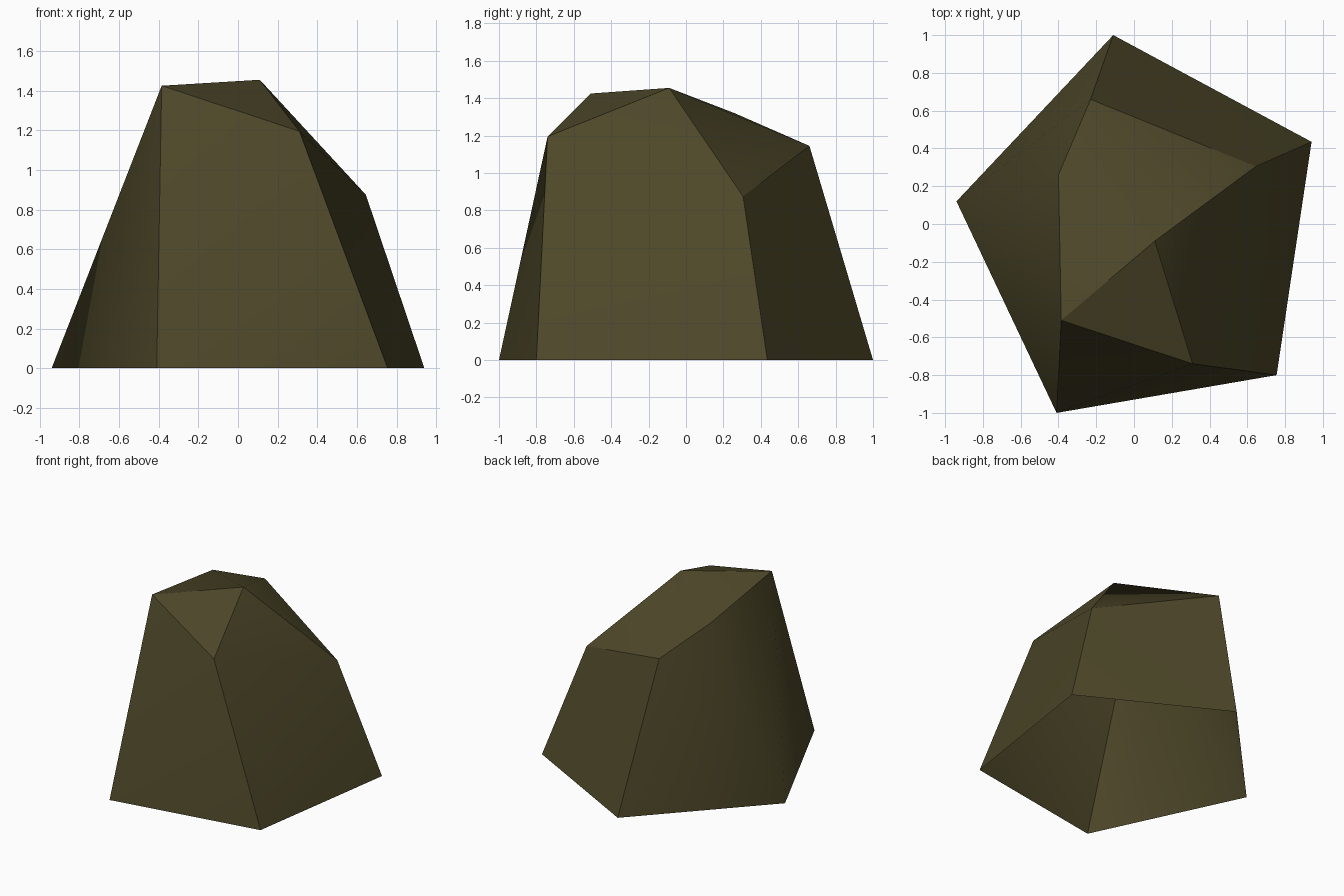
import bpy
import bmesh
import math

if "Cube" in bpy.data.objects:
    bpy.data.objects.remove(bpy.data.objects["Cube"], do_unlink=True)

# Olive stone colour
stone = bpy.data.materials.new("dark olive stone")
stone.use_nodes = True
colour = (0.075, 0.064, 0.022, 1)
stone.diffuse_color = colour
stone.node_tree.nodes["Principled BSDF"].inputs["Base Color"].default_value = colour

# Five-sided footprint on the ground and the chipped crown above it
footprint = [(-0.11, 1.0), (0.94, 0.435), (0.755, -0.80), (-0.41, -1.0), (-0.94, 0.12)]
crown = [(-0.23, 0.66, 1.145), (0.645, 0.305, 0.875), (0.31, -0.74, 1.195),
         (-0.385, -0.51, 1.425), (-0.40, 0.26, 1.32), (0.11, -0.09, 1.455)]

# Wrap the corners in a convex shell
bm = bmesh.new()
for x, y in footprint:
    bm.verts.new((x, y, 0))
for corner in crown:
    bm.verts.new(corner)
bmesh.ops.convex_hull(bm, input=bm.verts[:])
bmesh.ops.recalc_face_normals(bm, faces=bm.faces[:])

# The underside is open
underside = [f for f in bm.faces if all(v.co.z < 0.01 for v in f.verts)]
bmesh.ops.delete(bm, geom=underside, context='FACES_ONLY')

mesh = bpy.data.meshes.new("rock")
bm.to_mesh(mesh)
bm.free()
mesh.materials.append(stone)
rock = bpy.data.objects.new("rock", mesh)
bpy.context.collection.objects.link(rock)

# Soften shallow folds, keep the chipped edges crisp
bpy.ops.object.select_all(action='DESELECT')
rock.select_set(True)
bpy.context.view_layer.objects.active = rock
bpy.ops.object.shade_smooth_by_angle(angle=math.radians(30))
